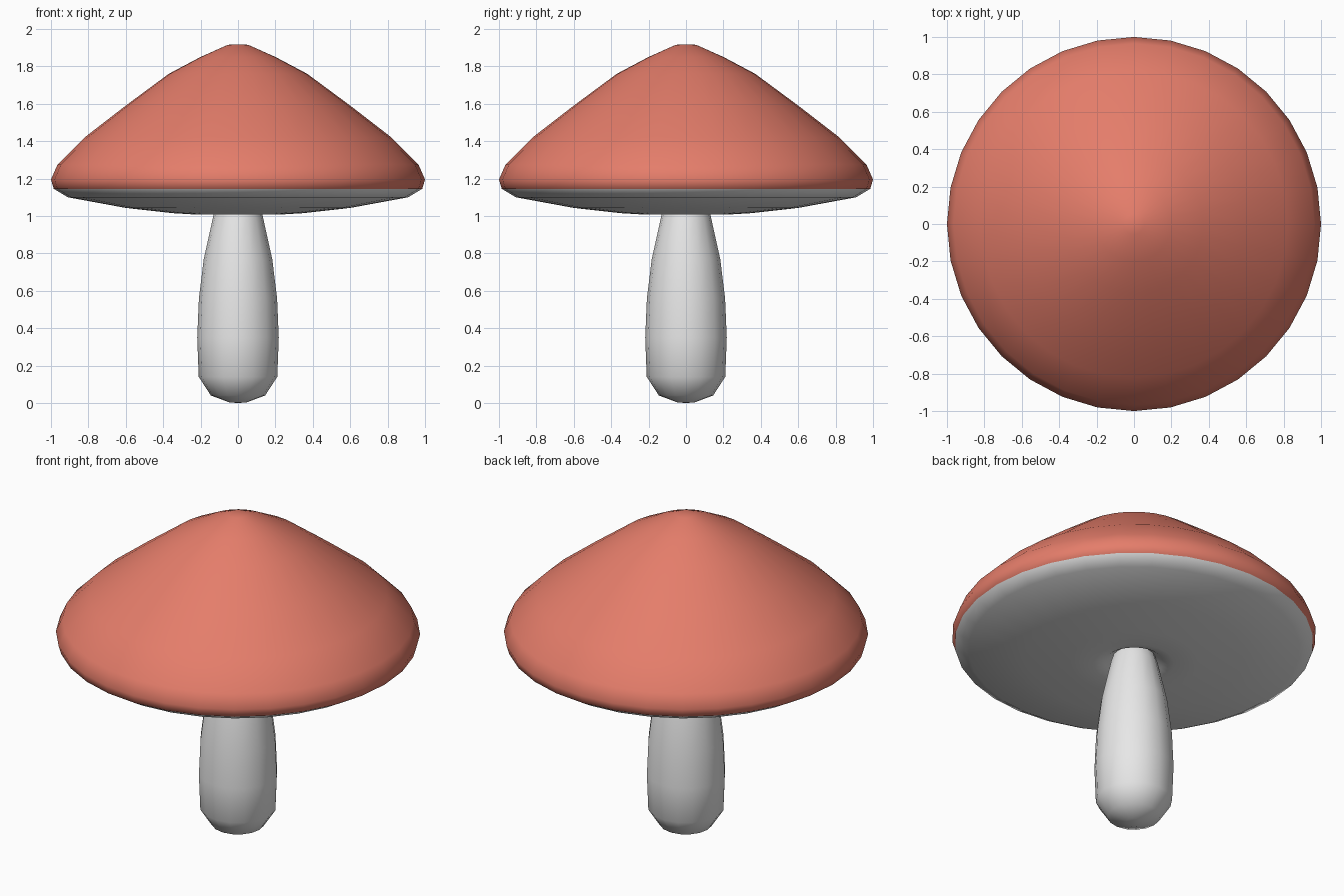
import bpy, bmesh, math

if "Cube" in bpy.data.objects:
    bpy.data.objects.remove(bpy.data.objects["Cube"])


def material(name, rgb):
    m = bpy.data.materials.new(name)
    m.diffuse_color = (*rgb, 1.0)
    m.use_nodes = True
    m.node_tree.nodes["Principled BSDF"].inputs["Base Color"].default_value = m.diffuse_color
    return m


def lathe(name, profile, sides, mats, rule=None):
    """Revolve (radius, height) points, ordered bottom to top, around z."""
    bm = bmesh.new()
    rings = []
    for r, z in profile:
        if r == 0:
            rings.append([bm.verts.new((0, 0, z))] * sides)
        else:
            rings.append([bm.verts.new((r * math.cos(2 * math.pi * i / sides),
                                        r * math.sin(2 * math.pi * i / sides), z))
                          for i in range(sides)])
    for a, b in zip(rings, rings[1:]):
        for i in range(sides):
            j = (i + 1) % sides
            quad = list(dict.fromkeys((a[i], a[j], b[j], b[i])))
            f = bm.faces.new(quad)
            f.smooth = True
            if rule:
                f.material_index = rule(f.calc_center_median())
    bmesh.ops.recalc_face_normals(bm, faces=bm.faces)
    mesh = bpy.data.meshes.new(name)
    bm.to_mesh(mesh)
    bm.free()
    for m in mats:
        mesh.materials.append(m)
    ob = bpy.data.objects.new(name, mesh)
    bpy.context.collection.objects.link(ob)
    return ob


red = material("cap_red", (0.78, 0.205, 0.145))
white = material("stem_white", (0.80, 0.80, 0.80))

# Cap: pale underside with a small dip round the stem, red dome above the rim
cap = [(0, 1.06), (0.12, 1.05), (0.16, 1.02), (0.22, 1.007), (0.35, 1.015),
       (0.60, 1.043), (0.91, 1.10), (0.985, 1.145),
       (1.0, 1.195), (0.965, 1.275), (0.82, 1.42), (0.60, 1.59),
       (0.37, 1.76), (0.20, 1.85), (0.055, 1.915), (0, 1.918)]
lathe("mushroom_cap", cap, 32, [white, red], lambda c: 1 if c.z > 1.145 else 0)

# Stem: rounded foot, widest low down, tapering up into the cap
stem = [(0, 0), (0.045, 0.003), (0.145, 0.04), (0.21, 0.14), (0.218, 0.35),
        (0.209, 0.56), (0.183, 0.77), (0.132, 1.0), (0.115, 1.055)]
lathe("stem", stem, 16, [white])
